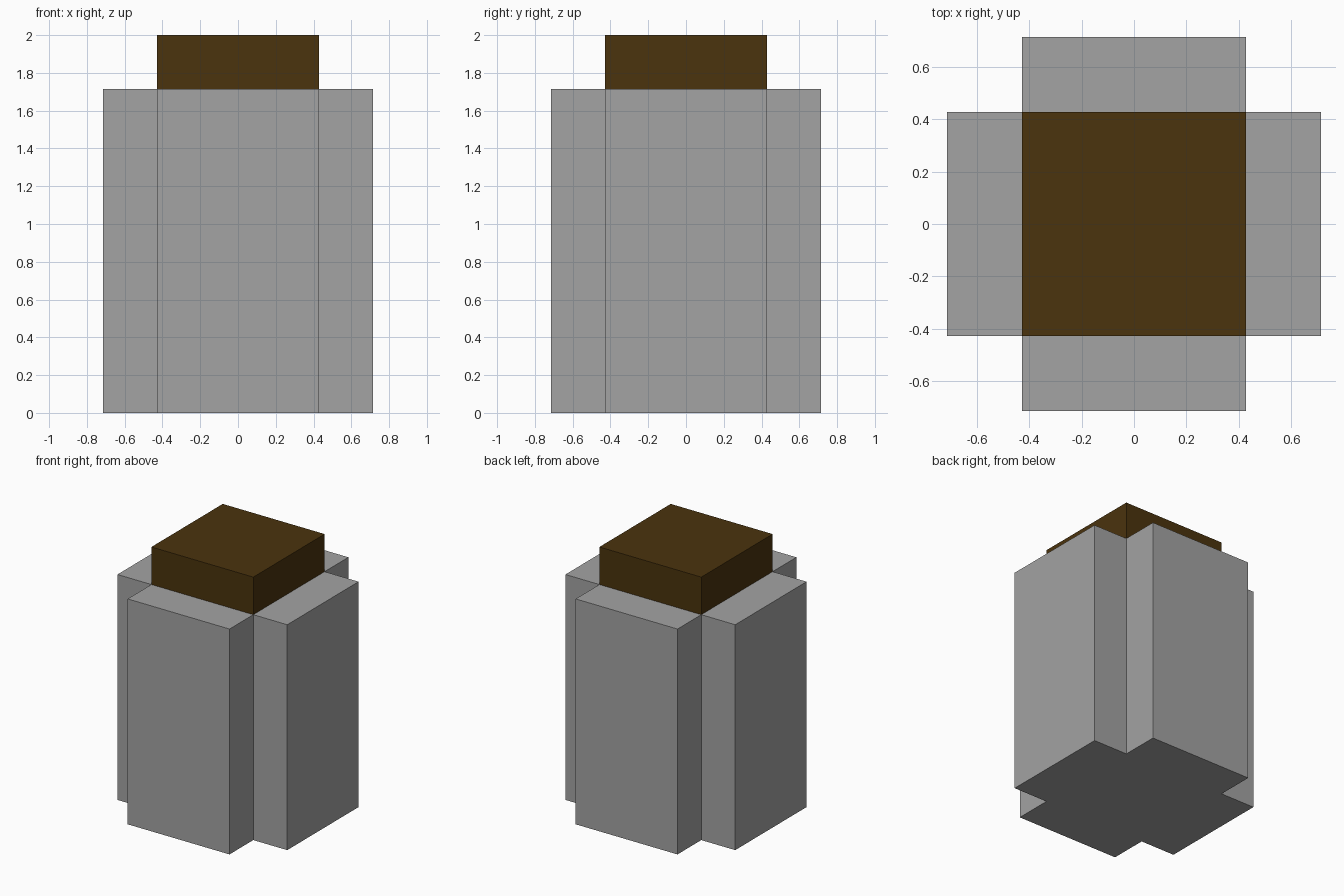
import bpy
import bmesh

cube = bpy.data.objects.get("Cube")
if cube:
    bpy.data.objects.remove(cube, do_unlink=True)

INNER = 3 / 7      # half width of the core
OUTER = 5 / 7      # reach of each arm
SHOULDER = 12 / 7  # height of the grey body
TOP = 2.0


def material(name, rgb):
    mat = bpy.data.materials.new(name)
    mat.use_nodes = True
    colour = (*rgb, 1.0)
    mat.diffuse_color = colour
    mat.node_tree.nodes["Principled BSDF"].inputs["Base Color"].default_value = colour
    return mat


def prism(name, outline, z0, z1, mat):
    """Extrude a closed counter-clockwise outline from z0 to z1."""
    bm = bmesh.new()
    base = bm.faces.new([bm.verts.new((x, y, z0)) for x, y in outline])
    result = bmesh.ops.extrude_face_region(bm, geom=[base], use_keep_orig=True)
    top = [g for g in result["geom"] if isinstance(g, bmesh.types.BMVert)]
    bmesh.ops.translate(bm, verts=top, vec=(0, 0, z1 - z0))
    bmesh.ops.recalc_face_normals(bm, faces=bm.faces)
    mesh = bpy.data.meshes.new(name)
    bm.to_mesh(mesh)
    bm.free()
    mesh.materials.append(mat)
    obj = bpy.data.objects.new(name, mesh)
    bpy.context.collection.objects.link(obj)
    return obj


grey = material("grey", (0.367, 0.367, 0.367))
brown = material("dark brown", (0.069, 0.033, 0.004))

# Cross-shaped body: one arm's corners, turned through four quarters
cross = []
arm = [(OUTER, -INNER), (OUTER, INNER), (INNER, INNER)]
for _ in range(4):
    cross += arm
    arm = [(-y, x) for x, y in arm]
prism("cross_body", cross, 0.0, SHOULDER, grey)

# Square cap standing on the core
square = [(-INNER, -INNER), (INNER, -INNER), (INNER, INNER), (-INNER, INNER)]
prism("square_cap", square, SHOULDER, TOP, brown)
